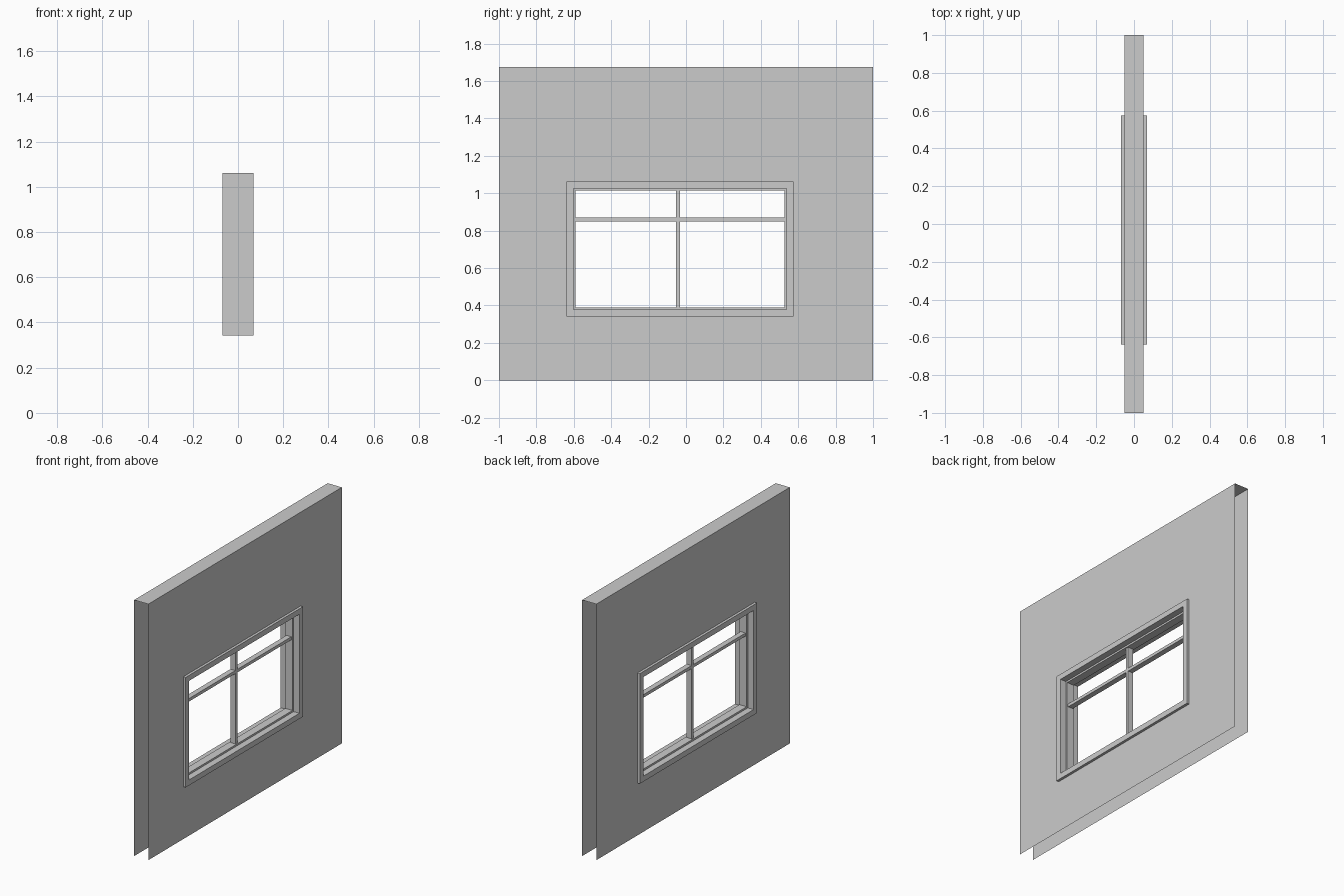
import bpy, bmesh

cube = bpy.data.objects.get("Cube")
if cube:
    bpy.data.objects.remove(cube, do_unlink=True)

grey = bpy.data.materials.new("plain grey")
grey.use_nodes = True
grey.diffuse_color = (0.6, 0.6, 0.6, 1)
grey.node_tree.nodes["Principled BSDF"].inputs["Base Color"].default_value = (0.6, 0.6, 0.6, 1)

WALL_X, WALL_TOP = 0.051, 1.675
OUTER = (-0.638, 0.574, 0.342, 1.062)   # y0, y1, z0, z1
CASING, SASH = 0.036, 0.012


def inset(rect, d):
    return (rect[0] + d, rect[1] - d, rect[2] + d, rect[3] - d)


def finish(bm, name):
    bmesh.ops.remove_doubles(bm, verts=bm.verts, dist=0.0001)
    mesh = bpy.data.meshes.new(name)
    bm.to_mesh(mesh)
    bm.free()
    mesh.materials.append(grey)
    obj = bpy.data.objects.new(name, mesh)
    bpy.context.collection.objects.link(obj)
    return obj


def corners(rect, x):
    y0, y1, z0, z1 = rect
    return [(x, y0, z0), (x, y1, z0), (x, y1, z1), (x, y0, z1)]


def bridge(bm, a, b, sides=range(4)):
    """Quads joining two four-cornered loops."""
    for i in sides:
        j = (i + 1) % 4
        bm.faces.new([bm.verts.new(p) for p in (a[i], a[j], b[j], b[i])])


def ring(name, rect, width, depth):
    """Solid rectangular frame, open in the middle."""
    inner = inset(rect, width)
    loops = [corners(rect, -depth), corners(rect, depth),
             corners(inner, depth), corners(inner, -depth)]
    bm = bmesh.new()
    for i in range(4):
        bridge(bm, loops[i], loops[(i + 1) % 4])
    bmesh.ops.remove_doubles(bm, verts=bm.verts, dist=0.0001)
    bmesh.ops.recalc_face_normals(bm, faces=bm.faces)
    return finish(bm, name)


def bar(name, rect, depth):
    a, b = corners(rect, -depth), corners(rect, depth)
    bm = bmesh.new()
    bridge(bm, a, b)
    for loop in (a[::-1], b):
        bm.faces.new([bm.verts.new(p) for p in loop])
    return finish(bm, name)


# Hollow wall: two pierced sheets and a top, open at the ends and underneath
wall = (-1, 1, 0, WALL_TOP)
bm = bmesh.new()
bridge(bm, corners(wall, WALL_X), corners(OUTER, WALL_X))
bridge(bm, corners(OUTER, -WALL_X), corners(wall, -WALL_X))
bridge(bm, corners(wall, -WALL_X), corners(wall, WALL_X), sides=[2])
finish(bm, "wall")

# Window casing through the wall, with a thin sash frame inside it
ring("window_casing", OUTER, CASING, 0.068)
opening = inset(OUTER, CASING)
ring("window_sash", opening, SASH, 0.026)

# Crossing glazing bars
y0, y1, z0, z1 = inset(opening, SASH)
bar("upright_bar", (-0.053, -0.033, z0, z1), 0.018)
bar("cross_bar_right", (y0, -0.053, 0.85, 0.87), 0.018)
bar("cross_bar_left", (-0.033, y1, 0.85, 0.87), 0.018)
